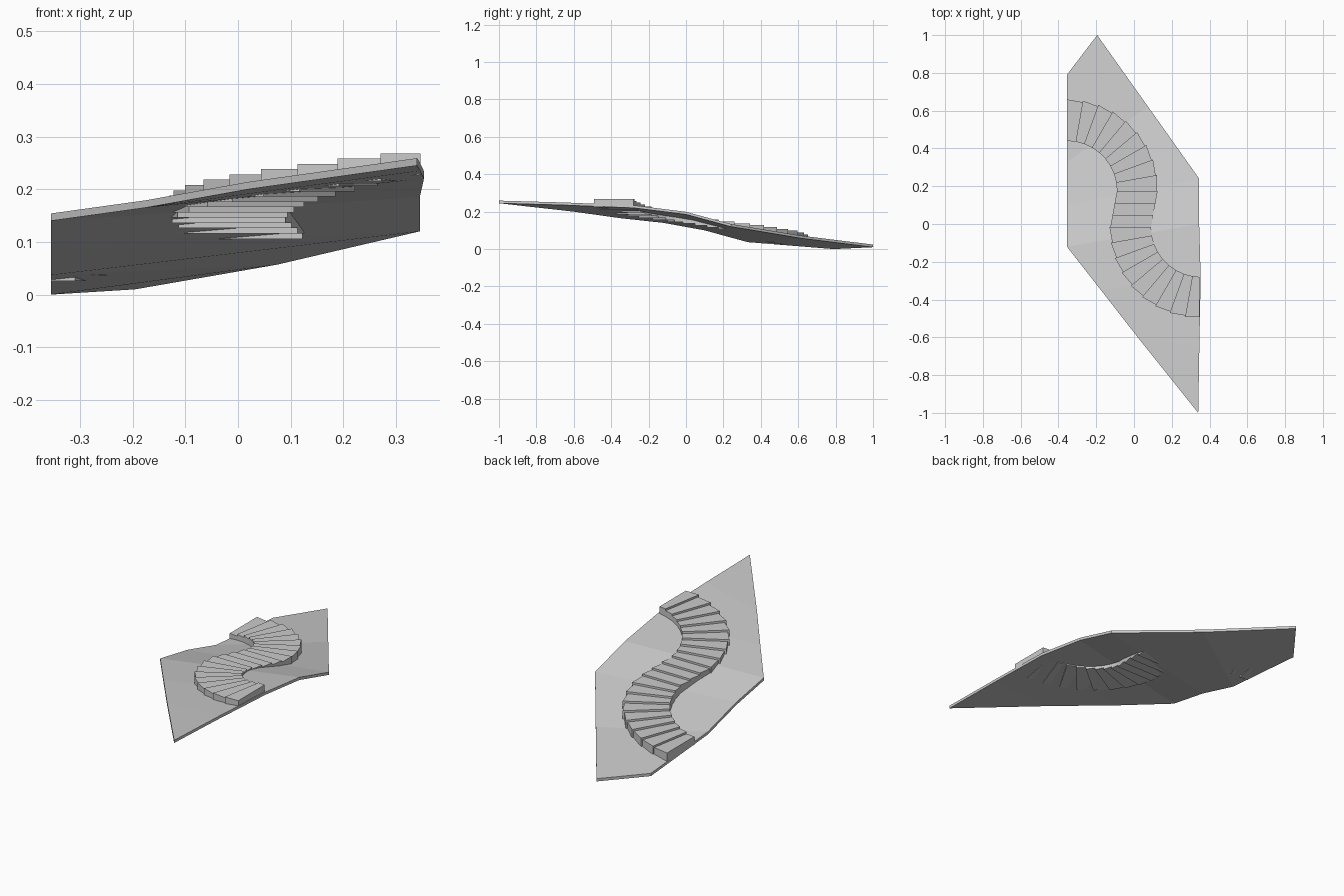
import bpy, bmesh
from math import sin, cos, radians

if "Cube" in bpy.data.objects:
    bpy.data.objects.remove(bpy.data.objects["Cube"])


def prism(bm, ring, z0, z1):
    """Closed block from a plan outline."""
    lo = [bm.verts.new((x, y, z0)) for x, y in ring]
    hi = [bm.verts.new((x, y, z1)) for x, y in ring]
    bm.faces.new(lo[::-1])
    bm.faces.new(hi)
    n = len(ring)
    for i in range(n):
        j = (i + 1) % n
        bm.faces.new((lo[i], lo[j], hi[j], hi[i]))


def finish(name, bm):
    bmesh.ops.recalc_face_normals(bm, faces=bm.faces[:])
    me = bpy.data.meshes.new(name)
    bm.to_mesh(me)
    bm.free()
    ob = bpy.data.objects.new(name, me)
    bpy.context.collection.objects.link(ob)
    return ob


# sloping ground slab: left/right edge pairs of the underside, from back to front
rows = [((-.355, .79, 0), (-.195, 1.0, .01)),
        ((-.355, .33, .037), (.075, .62, .057)),
        ((-.355, .10, .10), (.345, .24, .12)),
        ((-.355, -.12, .14), (.345, 0, .185)),
        ((-.175, -.35, .165), (.353, -.28, .22)),
        ((.02, -.60, .20), (.346, -.65, .235))]
T = .014
bm = bmesh.new()
lo = [[bm.verts.new(p) for p in r] for r in rows]
hi = [[bm.verts.new((p[0], p[1], p[2] + T)) for p in r] for r in rows]
tip = bm.verts.new((.34, -1, .245))
tip_hi = bm.verts.new((.34, -1, .245 + T))
for i in range(len(rows) - 1):
    for g in (lo, hi):
        bm.faces.new((g[i][0], g[i][1], g[i + 1][1], g[i + 1][0]))
for g, t in ((lo, tip), (hi, tip_hi)):
    bm.faces.new((g[-1][0], g[-1][1], t))
# slab rim
rim_lo = [r[0] for r in lo] + [tip] + [r[1] for r in lo[::-1]]
rim_hi = [r[0] for r in hi] + [tip_hi] + [r[1] for r in hi[::-1]]
for i in range(len(rim_lo)):
    j = (i + 1) % len(rim_lo)
    bm.faces.new((rim_lo[i], rim_lo[j], rim_hi[j], rim_hi[i]))
finish("ground_slab", bm)

# S-shaped stair: step plan outlines listed from bottom to top
RI, RO, N, MID = .265, .48, 9, 3
C1, C2 = (-.355, .175), (.355, -.015)


def polar(c, r, deg):
    return (c[0] + r * cos(radians(deg)), c[1] + r * sin(radians(deg)))


steps = []
# lower curved flight; the outer edge kicks out a little for the saw-tooth rim
for i in range(N):
    a, b = 90 - i * 10, 80 - i * 10
    steps.append([polar(C1, RI, a), polar(C1, RO + .005, a),
                  polar(C1, RO - .003, b), polar(C1, RI, b)])
# straight middle steps
p0, p1 = polar(C1, RI, 0), polar(C1, RO, 0)
q0, q1 = polar(C2, RO, 180), polar(C2, RI, 180)


def mix(p, q, t):
    return tuple(u + (v - u) * t for u, v in zip(p, q))


for i in range(MID):
    t, s = i / MID, (i + 1) / MID
    steps.append([mix(p0, q0, t), mix(p1, q1, t), mix(p1, q1, s), mix(p0, q0, s)])
# upper curved flight, trimmed at the slab's right edge
for i in range(N):
    a, b = 180 + i * 10, 190 + i * 10
    ring = [polar(C2, RI, a), polar(C2, RO + .005, a),
            polar(C2, RO - .003, b), polar(C2, RI, b)]
    steps.append([(min(x, .346), y) for x, y in ring])

TOP, BOTTOM, H = .268, .068, .042
for i, ring in enumerate(steps):
    z = BOTTOM + (TOP - BOTTOM) * i / (len(steps) - 1)
    bm = bmesh.new()
    prism(bm, ring, z - H, z)
    finish(f"step_{i + 1:02d}", bm)
